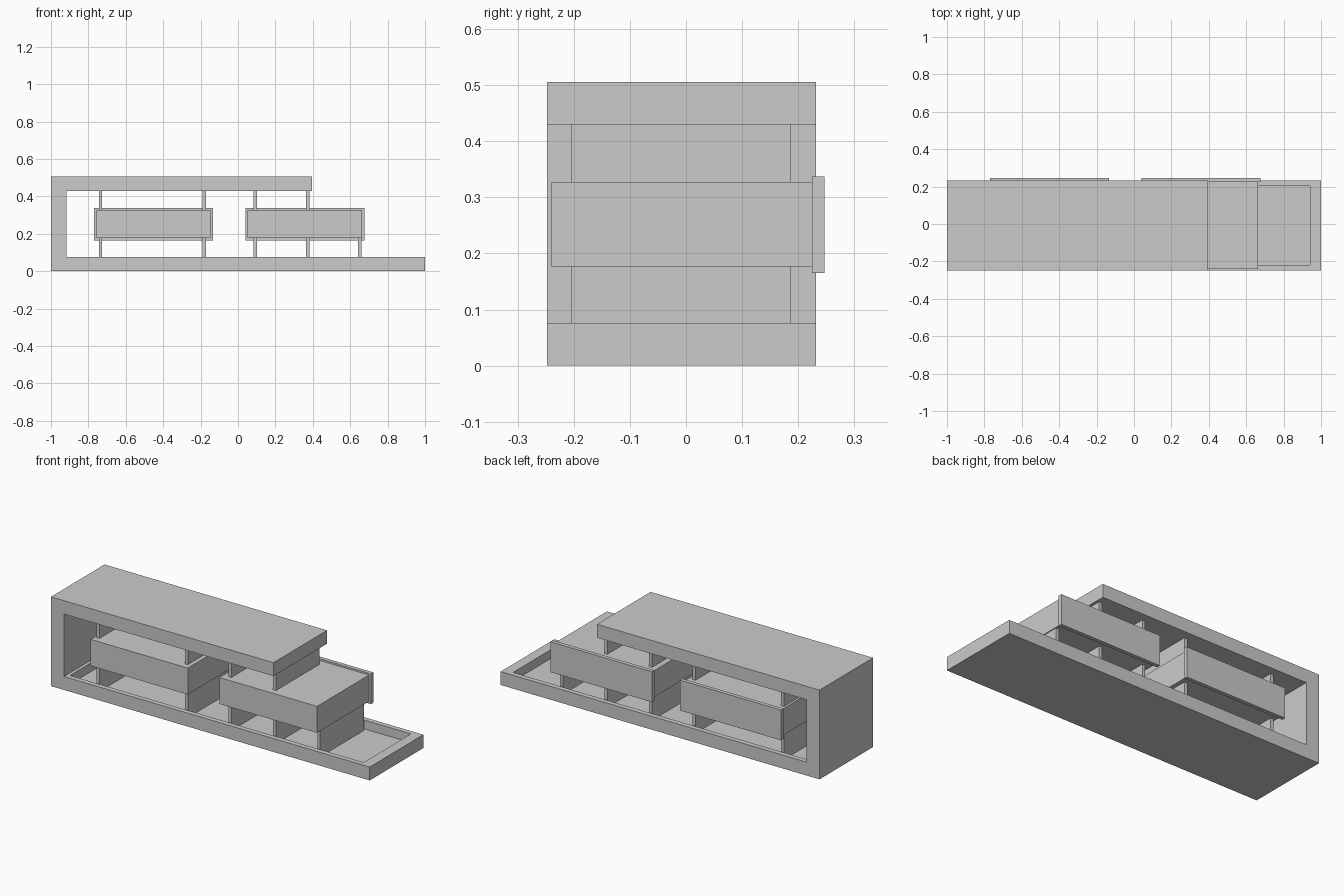
import bpy, bmesh
from mathutils import Vector

if "Cube" in bpy.data.objects:
    bpy.data.objects.remove(bpy.data.objects["Cube"])


def finish(name, bm):
    bmesh.ops.recalc_face_normals(bm, faces=bm.faces)
    mesh = bpy.data.meshes.new(name)
    bm.to_mesh(mesh)
    bm.free()
    obj = bpy.data.objects.new(name, mesh)
    bpy.context.collection.objects.link(obj)
    return obj


def box(name, x, y, z):
    bm = bmesh.new()
    bmesh.ops.create_cube(bm, size=1)
    for v in bm.verts:
        v.co = [r[0] + (c + 0.5) * (r[1] - r[0]) for c, r in zip(v.co, (x, y, z))]
    return finish(name, bm)


# C-shaped frame: long base, end wall and shorter top shelf
Y0, Y1 = -0.248, 0.232
BASE_TOP, SHELF_BOTTOM, SHELF_TOP = 0.076, 0.43, 0.506
profile = [(-1, 0), (1, 0), (1, BASE_TOP), (-0.918, BASE_TOP),
           (-0.918, SHELF_BOTTOM), (0.396, SHELF_BOTTOM),
           (0.396, SHELF_TOP), (-1, SHELF_TOP)]
bm = bmesh.new()
face = bm.faces.new([bm.verts.new((x, Y0, z)) for x, z in profile])
ext = bmesh.ops.extrude_face_region(bm, geom=[face], use_keep_orig=True)
bmesh.ops.translate(bm, vec=(0, Y1 - Y0, 0),
                    verts=[g for g in ext["geom"] if isinstance(g, bmesh.types.BMVert)])
bmesh.ops.recalc_face_normals(bm, faces=bm.faces)

# Shallow tray sunk into the base
tray = next(f for f in bm.faces if f.normal.z > 0.9
            and abs(f.calc_center_median().z - BASE_TOP) < 0.001)
bmesh.ops.inset_region(bm, faces=[tray], thickness=0.04)
for v in tray.verts:
    v.co.x = 0.942 if v.co.x > 0 else -0.9
floor = bmesh.ops.extrude_discrete_faces(bm, faces=[tray])["faces"][0]
bmesh.ops.translate(bm, vec=Vector((0, 0, -0.05)), verts=floor.verts)
finish("frame", bm)

# Two floating blocks, each with a slightly larger back panel
for side, x0, x1 in (("left", -0.757, -0.147), ("right", 0.052, 0.664)):
    box(side + "_block", (x0, x1), (-0.24, 0.226), (0.177, 0.327))
    box(side + "_back_panel", (x0 - 0.012, x1 + 0.012), (0.225, 0.247), (0.165, 0.337))

# Thin upright plates above and below the blocks
for i, x in enumerate((-0.735, -0.18, 0.093, 0.372, 0.65)):
    xr = (x - 0.009, x + 0.009)
    box(f"lower_support_{i}", xr, (-0.205, 0.186), (0.026, 0.177))
    if x < 0.5:
        box(f"upper_support_{i}", xr, (-0.205, 0.186), (0.327, SHELF_BOTTOM))
